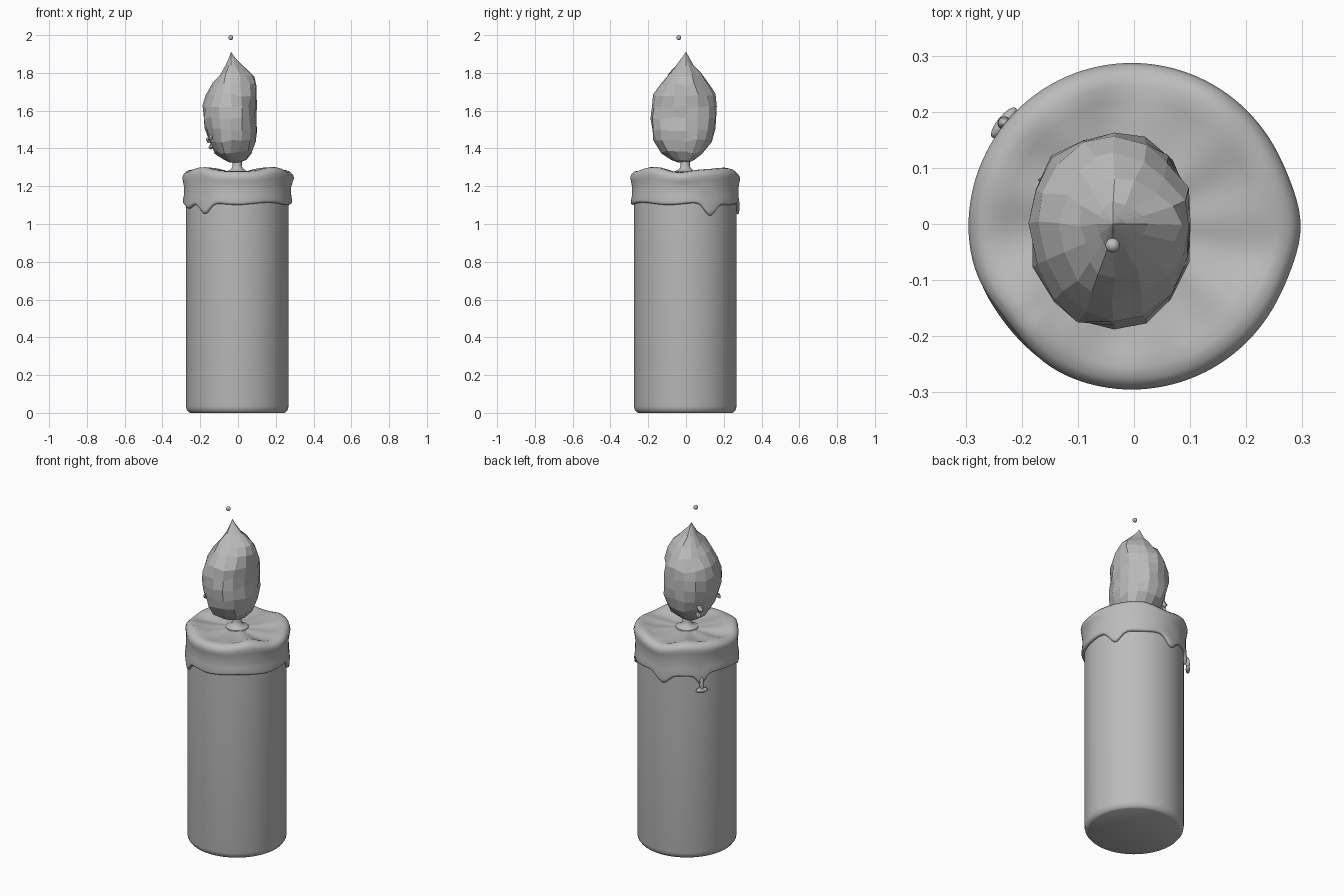
import bpy, bmesh, math, random
from mathutils import Vector, Matrix

random.seed(4)
if "Cube" in bpy.data.objects:
    bpy.data.objects.remove(bpy.data.objects["Cube"])

grey = bpy.data.materials.new("Wax grey")
grey.use_nodes = True
grey.diffuse_color = (0.5, 0.5, 0.5, 1)
grey.node_tree.nodes["Principled BSDF"].inputs["Base Color"].default_value = (0.5, 0.5, 0.5, 1)


def finish(name, bm, smooth=None):
    bmesh.ops.recalc_face_normals(bm, faces=bm.faces)
    mesh = bpy.data.meshes.new(name)
    bm.to_mesh(mesh)
    bm.free()
    obj = bpy.data.objects.new(name, mesh)
    bpy.context.collection.objects.link(obj)
    mesh.materials.append(grey)
    if smooth:
        bpy.ops.object.select_all(action='DESELECT')
        obj.select_set(True)
        bpy.context.view_layer.objects.active = obj
        bpy.ops.object.shade_smooth_by_angle(angle=math.radians(smooth))
    return obj


def loft(name, rows, segments, point, smooth=None):
    """Rings of point(row, angle), bridged and capped at both ends."""
    bm = bmesh.new()
    rings = [[bm.verts.new(point(row, 2 * math.pi * i / segments)) for i in range(segments)]
             for row in rows]
    for a, b in zip(rings, rings[1:]):
        for i in range(segments):
            j = (i + 1) % segments
            bm.faces.new((a[i], a[j], b[j], b[i]))
    bm.faces.new(rings[0])
    bm.faces.new(rings[-1])
    return finish(name, bm, smooth)


CX = CY = -0.004


def lathe(row, a):
    return (CX + row[0] * math.cos(a), CY + row[0] * math.sin(a), row[1])


def bump(a, degrees, width):
    d = (math.degrees(a) - degrees + 180) % 360 - 180
    return math.exp(-(d / width) ** 2)


# Candle body
loft("candle_body",
     [(0.25, 0), (0.257, 0.004), (0.268, 0.018), (0.271, 0.035), (0.271, 1.2)],
     64, lathe, 40)


# Melted wax cap: wavy lip above, dripping hem below
def lip_wave(a):
    return 0.011 * math.cos(4 * a - math.pi) + 0.004 * math.sin(7 * a)


def hem_wave(a):
    drips = ((28, 9, 0.068), (97, 10, 0.062), (141, 6, 0.055), (204, 9, 0.02), (232, 9, 0.06))
    return 0.006 * math.sin(5 * a) - sum(d * bump(a, deg, w) for deg, w, d in drips)


def cap_point(row, a):
    r, z, lip, hem = row
    spread = 0.01 * bump(a, 0, 14) - 0.012 * bump(a, 218, 16)
    r += spread * max(lip, 0.3) * (r > 0.2)
    z += lip * lip_wave(a) + hem * hem_wave(a)
    if r < 0.24:
        z += 0.004 * math.sin(9 * a + 1) * r / 0.24
    return lathe((r, z), a)


loft("melted_wax_cap",
     [(0.03, 1.276, 0, 0), (0.1, 1.272, 0.2, 0), (0.18, 1.276, 0.5, 0), (0.225, 1.284, 0.9, 0),
      (0.25, 1.288, 1, 0), (0.272, 1.284, 1, 0), (0.286, 1.27, 1, 0), (0.291, 1.253, 1, 0),
      (0.287, 1.232, 0.7, 0), (0.282, 1.2, 0.3, 0), (0.283, 1.15, 0, 0.4),
      (0.288, 1.122, 0, 0.85), (0.286, 1.112, 0, 0.98), (0.278, 1.107, 0, 1),
      (0.262, 1.112, 0, 1)],
     120, cap_point, 60)

# Hanging drip at the back: a neck and a flattened foot
angle = math.radians(141)
bm = bmesh.new()
for z, size in ((1.055, (0.011, 0.012, 0.045)), (1.022, (0.012, 0.034, 0.016))):
    r = 0.293
    place = (Matrix.Translation(lathe((r, z), angle)) @ Matrix.Rotation(angle, 4, 'Z')
             @ Matrix.Diagonal((*size, 1)))
    bmesh.ops.create_uvsphere(bm, u_segments=16, v_segments=8, radius=1, matrix=place)
finish("hanging_drip", bm, 60)

# Wick with a flared foot
loft("wick",
     [(0.066, 1.268), (0.062, 1.278), (0.042, 1.284), (0.029, 1.295), (0.024, 1.31),
      (0.024, 1.36)], 24, lathe, 50)

# Flame: faceted sections (z, -x, +x, -y, +y, roundness)
flame_rows = [
    (1.325, -0.045, 0.01, -0.04, 0.015, 2), (1.34, -0.075, 0.045, -0.08, 0.045, 2),
    (1.38, -0.12, 0.08, -0.135, 0.09, 2.2), (1.44, -0.15, 0.094, -0.17, 0.135, 2.3),
    (1.5, -0.172, 0.101, -0.18, 0.152, 2.3), (1.56, -0.184, 0.099, -0.183, 0.158, 2.3),
    (1.62, -0.186, 0.097, -0.182, 0.16, 2.2), (1.68, -0.168, 0.102, -0.17, 0.156, 2.1),
    (1.74, -0.13, 0.099, -0.138, 0.125, 1.9), (1.79, -0.096, 0.08, -0.1, 0.085, 1.7),
    (1.84, -0.066, 0.025, -0.052, 0.04, 1.5), (1.88, -0.048, -0.015, -0.022, 0.018, 1.4),
    (1.91, -0.038, -0.036, -0.001, 0.001, 1.4)]


def flame_point(row, a):
    z, x0, x1, y0, y1, power = row
    c, s = math.cos(a), math.sin(a)
    k = (abs(c) ** power + abs(s) ** power) ** (-1 / power)
    axis_x = -0.037
    x = axis_x + c * k * ((x1 - axis_x) if c > 0 else (axis_x - x0))
    y = s * k * (y1 if s > 0 else -y0)
    amount = 0.006 if 1.35 < z < 1.8 else 0
    noise = [random.uniform(-amount, amount) for _ in range(3)]
    return (x + noise[0], y + noise[1], z + noise[2] * 1.5)


loft("flame", flame_rows, 16, flame_point)

# Ragged shards low on the flame
bm = bmesh.new()
for centre, size in (((-0.145, 0.075, 1.45), 0.027), ((-0.14, 0.085, 1.41), 0.018),
                     ((-0.145, -0.1, 1.46), 0.018)):
    place = (Matrix.Translation(Vector(centre)) @ Matrix.Rotation(0.6, 4, 'Y')
             @ Matrix.Diagonal((0.7, 0.6, 1.2, 1)))
    bmesh.ops.create_icosphere(bm, subdivisions=1, radius=size, matrix=place)
for v in bm.verts:
    v.co += Vector([random.uniform(-0.005, 0.005) for _ in range(3)])
finish("flame_shards", bm)

# Spark floating above the flame
bm = bmesh.new()
bmesh.ops.create_uvsphere(bm, u_segments=16, v_segments=8, radius=0.013,
                          matrix=Matrix.Translation((-0.038, -0.038, 1.987)))
finish("spark", bm, 60)
